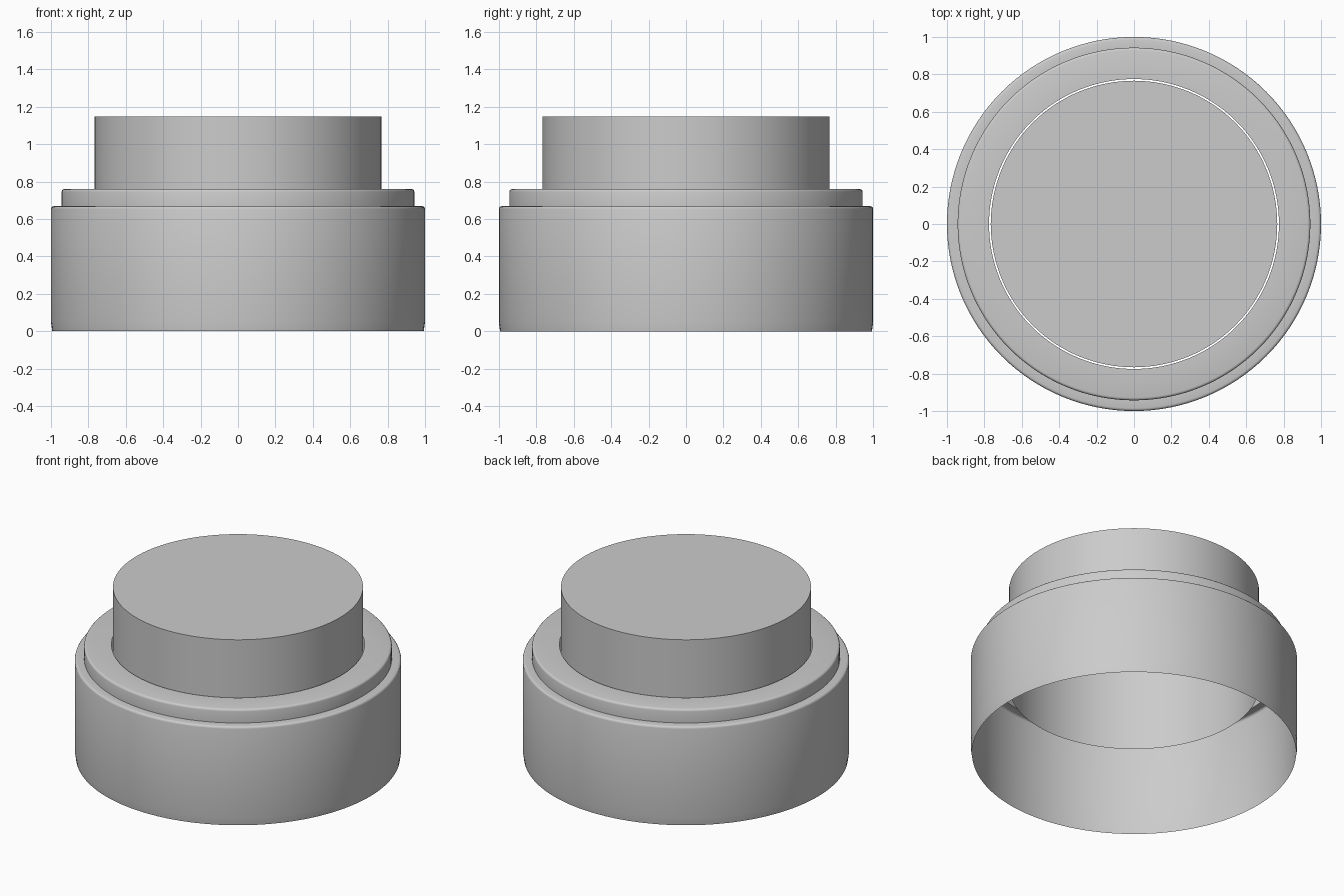
import bpy, bmesh, math

if "Cube" in bpy.data.objects:
    bpy.data.objects.remove(bpy.data.objects["Cube"])

SEGMENTS = 128


def lathe(name, profile):
    """Spin an (radius, height) profile round z; a zero radius closes the end."""
    bm = bmesh.new()
    rings = []
    for r, z in profile:
        if r == 0:
            rings.append([bm.verts.new((0, 0, z))] * SEGMENTS)
        else:
            rings.append([bm.verts.new((r * math.cos(2 * math.pi * i / SEGMENTS),
                                        r * math.sin(2 * math.pi * i / SEGMENTS), z))
                          for i in range(SEGMENTS)])
    for low, high in zip(rings, rings[1:]):
        for i in range(SEGMENTS):
            j = (i + 1) % SEGMENTS
            corners = [low[i], low[j], high[j], high[i]]
            bm.faces.new(list(dict.fromkeys(corners)))
    mesh = bpy.data.meshes.new(name)
    bm.to_mesh(mesh)
    bm.free()
    obj = bpy.data.objects.new(name, mesh)
    bpy.context.collection.objects.link(obj)
    bpy.ops.object.select_all(action='DESELECT')
    obj.select_set(True)
    bpy.context.view_layer.objects.active = obj
    bpy.ops.object.shade_smooth_by_angle(angle=math.radians(35))
    return obj


def rounded(r, z, size):
    """Outer top corner of a step, rounded in three segments."""
    return [(r - size + size * math.cos(a), z - size + size * math.sin(a))
            for a in (math.radians(d) for d in (0, 30, 60, 90))]


# Open-bottomed housing with a stepped collar and a round hole
lathe("housing", [(0.993, 0), (1.0, 0.05)]
      + rounded(1.0, 0.668, 0.015)
      + [(0.943, 0.668)]
      + rounded(0.943, 0.76, 0.015)
      + [(0.775, 0.76)])

# Hollow push cap that hangs down through the hole
lathe("push_cap", [(0.766, 0.47), (0.766, 1.148), (0, 1.148)])
